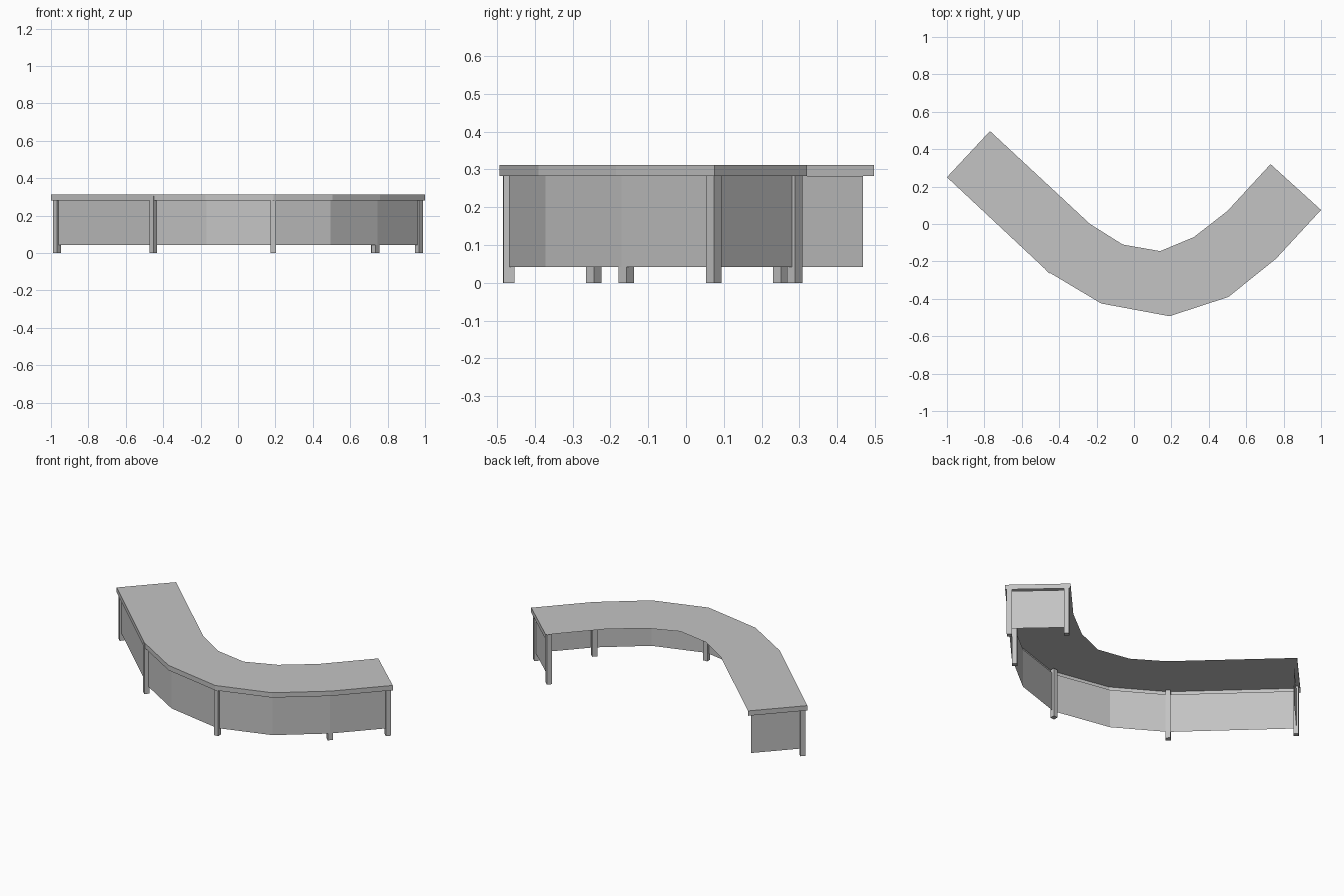
import bpy, bmesh, math
from mathutils import Vector

if "Cube" in bpy.data.objects:
    bpy.data.objects.remove(bpy.data.objects["Cube"], do_unlink=True)

grey = bpy.data.materials.new("plain grey")
grey.use_nodes = True
grey.diffuse_color = (0.55, 0.55, 0.55, 1)
grey.node_tree.nodes["Principled BSDF"].inputs["Base Color"].default_value = (0.55, 0.55, 0.55, 1)

TOP, UNDER, PANEL_LOW, INSET, LEG = 0.312, 0.282, 0.042, 0.02, 0.029

# Desk outline in plan, both edges running from -x to +x
outer = [Vector(p) for p in [(-1, .25), (-.46, -.255), (-.175, -.425), (.19, -.493),
                             (.505, -.39), (.76, -.185), (1, .075)]]
inner = [Vector(p) for p in [(-.77, .497), (-.235, 0), (-.06, -.11), (.14, -.145),
                             (.32, -.07), (.5, .07), (.73, .32)]]


def finish(name, bm):
    mesh = bpy.data.meshes.new(name)
    bm.to_mesh(mesh)
    bm.free()
    mesh.materials.append(grey)
    obj = bpy.data.objects.new(name, mesh)
    bpy.context.collection.objects.link(obj)
    return obj


def wall(bm, path, low, high):
    """Upright strip of faces along a plan path."""
    rows = [[bm.verts.new((p.x, p.y, z)) for p in path] for z in (low, high)]
    for i in range(len(path) - 1):
        bm.faces.new((rows[0][i], rows[0][i + 1], rows[1][i + 1], rows[1][i]))
    return rows[1]


def inset_path(path, distance):
    """Shift a closed anticlockwise outline inwards with mitred corners."""
    result = []
    for i, p in enumerate(path):
        a = (p - path[i - 1]).normalized()
        b = (path[(i + 1) % len(path)] - p).normalized()
        na, nb = Vector((-a.y, a.x)), Vector((-b.y, b.x))
        result.append(p + (na + nb) * distance / (1 + na.dot(nb)))
    return result


# Worktop: flat surface with an apron along the ends and the outer edge
bm = bmesh.new()
edge = wall(bm, [inner[0]] + outer + [inner[-1]], UNDER, TOP)
rest = [bm.verts.new((p.x, p.y, TOP)) for p in reversed(inner[1:-1])]
bm.faces.new(edge + rest)
finish("worktop", bm)

# Thin screen panels below the worktop
loop = inset_path(outer + list(reversed(inner)), INSET)
n = len(outer)
front = loop[:n]
for name, path in (("front_panel", front),
                   ("left_end_panel", [front[-1], loop[n]]),
                   ("right_end_panel", [loop[-1], front[0]])):
    bm = bmesh.new()
    wall(bm, path, PANEL_LOW, UNDER)
    finish(name, bm)


def leg(name, spot, direction):
    bm = bmesh.new()
    bmesh.ops.create_cube(bm, size=1)
    bmesh.ops.scale(bm, vec=(LEG, LEG, TOP - 0.006), verts=bm.verts)
    obj = finish(name, bm)
    obj.location = (spot.x, spot.y, (TOP - 0.006) / 2)
    obj.rotation_euler.z = math.atan2(direction.y, direction.x)


# Square legs, each turned to follow the desk edge
left_run = outer[1] - outer[0]
right_run = outer[-1] - outer[-2]
leg_loop = inset_path(outer + list(reversed(inner)), INSET + 0.003)
leg("right_end_leg", leg_loop[0], left_run)
leg("right_bend_leg", leg_loop[1] + Vector((-.007, -.007)), left_run)
leg("middle_leg", leg_loop[3], outer[4] - outer[2])
leg("left_bend_leg", leg_loop[5] + Vector((-.009, .01)), right_run)
leg("left_end_leg", leg_loop[n - 1], right_run)
leg("left_inner_leg", leg_loop[n], right_run)
